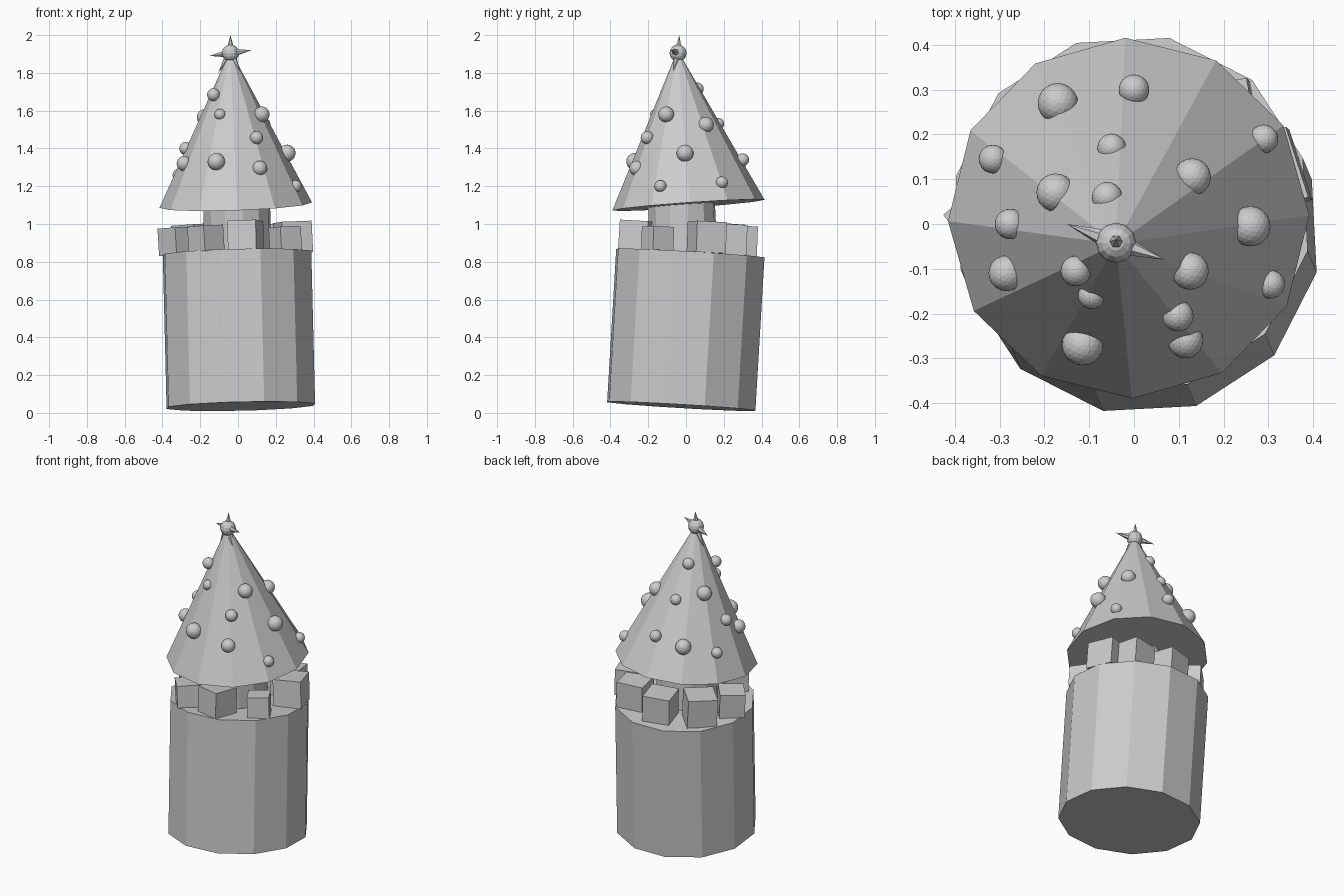
import bpy
from math import radians
from mathutils import Vector, Matrix

if "Cube" in bpy.data.objects:
    bpy.data.objects.remove(bpy.data.objects["Cube"], do_unlink=True)

grey = bpy.data.materials.new("plain grey")
grey.use_nodes = True
grey.diffuse_color = (0.6, 0.6, 0.6, 1)
grey.node_tree.nodes["Principled BSDF"].inputs["Base Color"].default_value = (0.6, 0.6, 0.6, 1)


def finish(name):
    ob = bpy.context.object
    ob.name = name
    ob.data.materials.append(grey)
    return ob


def spoke(name, start, end, r1, r2, sides, first_angle=0):
    """Cone or cylinder from start to end, first corner at first_angle about its axis."""
    start, end = Vector(start), Vector(end)
    axis = end - start
    bpy.ops.mesh.primitive_cone_add(vertices=sides, radius1=r1, radius2=r2, depth=axis.length)
    ob = finish(name)
    # the primitive starts its first corner on +y
    spin = Matrix.Rotation(radians(first_angle - 90), 4, 'Z')
    turn = Vector((0, 0, 1)).rotation_difference(axis).to_matrix().to_4x4()
    ob.matrix_world = Matrix.Translation((start + end) / 2) @ turn @ spin
    return ob


# Leaning tub, trunk and tree
spoke("tub", (0.015, -0.025, 0.035), (-0.005, 0.023, 0.845), 0.402, 0.402, 12, 18)
spoke("trunk", (0, -0.01, 0.8), (-0.008, -0.025, 1.13), 0.18, 0.18, 12, 10)
spoke("tree", (-0.012, 0.013, 1.10), (-0.04, -0.045, 1.92), 0.404, 0, 12, 1)

# Parcels around the trunk: x, y, size, turn
parcels = [
    (0.29, 0.11, 0.165, 18), (0.25, -0.15, 0.125, 30), (0.04, -0.26, 0.155, -15),
    (-0.17, -0.25, 0.135, 40), (-0.32, 0.01, 0.145, 40), (-0.23, 0.19, 0.17, 45),
    (-0.02, 0.28, 0.16, 15), (0.19, 0.23, 0.16, 10),
]
for i, (x, y, size, turn) in enumerate(parcels):
    z = 0.845 + 0.025 * x - 0.06 * y + size / 2
    bpy.ops.mesh.primitive_cube_add(size=size, location=(x, y, z),
                                    rotation=(radians(-3), radians(-2), radians(turn)))
    finish(f"parcel_{i + 1}")

# Baubles: x, y, z, radius
baubles = [
    (-0.17, 0.27, 1.305, 0.045), (0, 0.30, 1.34, 0.034), (-0.05, 0.17, 1.53, 0.032),
    (-0.315, 0.145, 1.26, 0.032), (-0.175, 0.07, 1.565, 0.043), (-0.06, 0.06, 1.715, 0.034),
    (0.13, 0.105, 1.525, 0.042), (0.29, 0.19, 1.22, 0.032), (0.26, -0.005, 1.375, 0.045),
    (0.305, -0.135, 1.2, 0.032), (0.125, -0.105, 1.58, 0.042), (0.098, -0.205, 1.457, 0.035),
    (0.115, -0.26, 1.295, 0.04), (-0.115, -0.27, 1.33, 0.046), (-0.095, -0.16, 1.58, 0.03),
    (-0.13, -0.105, 1.685, 0.034), (-0.285, -0.11, 1.32, 0.04), (-0.277, 0, 1.4, 0.034),
]
for i, (x, y, z, r) in enumerate(baubles):
    bpy.ops.mesh.primitive_ico_sphere_add(subdivisions=3, radius=r, location=(x, y, z))
    finish(f"bauble_{i + 1}")

# Star on the tip: ball with five spikes
hub = (-0.04, -0.042, 1.905)
bpy.ops.mesh.primitive_uv_sphere_add(segments=12, ring_count=8, radius=0.045, location=hub)
finish("star_ball")
tips = [(-0.04, -0.035, 2.0), (0.07, -0.08, 1.92), (0.01, -0.065, 1.81),
        (-0.105, -0.025, 1.8), (-0.15, 0, 1.89)]
for i, tip in enumerate(tips):
    spoke(f"star_spike_{i + 1}", hub, tip, 0.026, 0, 6)
